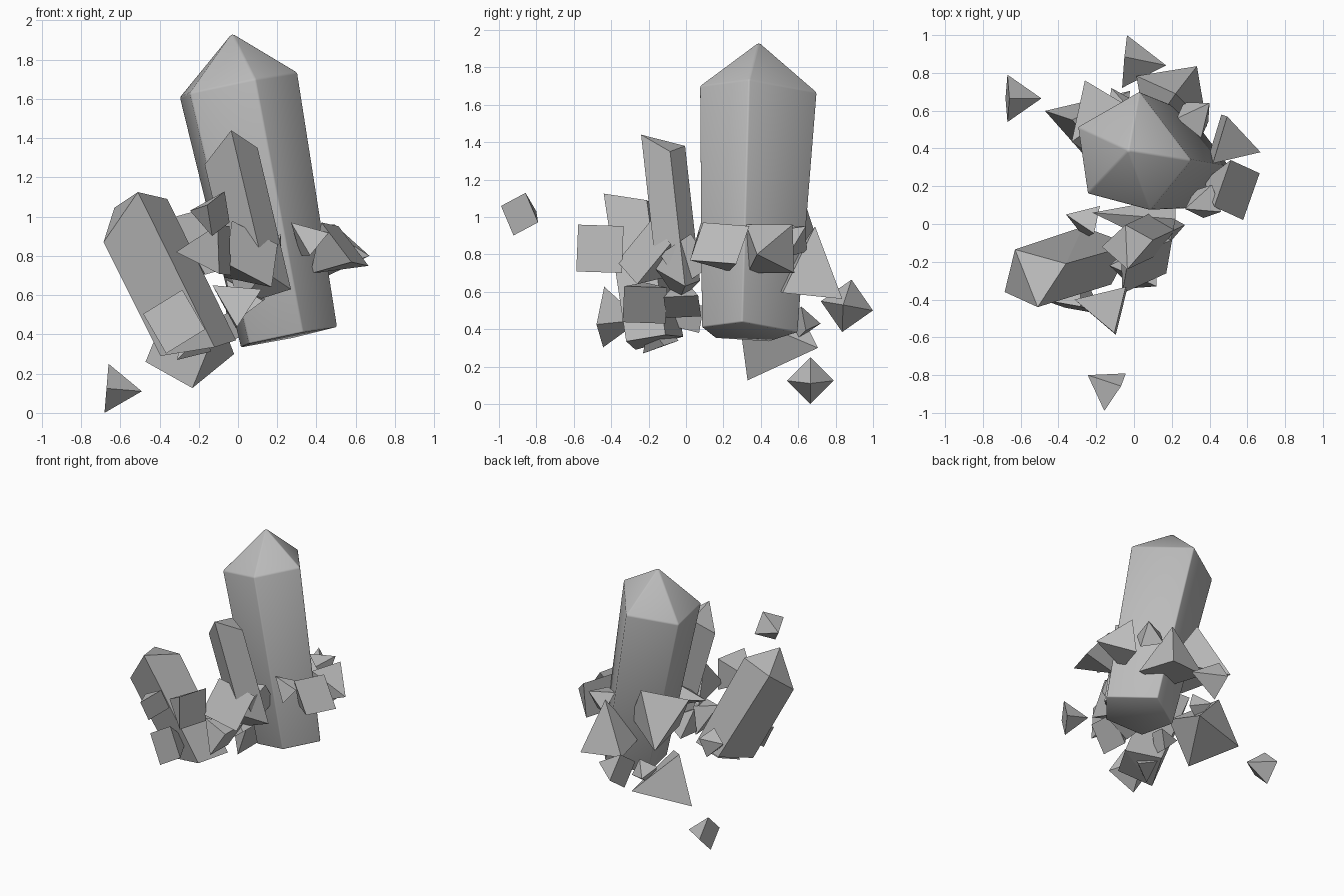
import bpy, bmesh, math
from mathutils import Vector

cube = bpy.data.objects.get("Cube")
if cube:
    bpy.data.objects.remove(cube, do_unlink=True)

# One grey stone material
stone = bpy.data.materials.new("grey_stone")
stone.use_nodes = True
GREY = (0.5, 0.5, 0.5, 1)
stone.diffuse_color = GREY
stone.node_tree.nodes["Principled BSDF"].inputs["Base Color"].default_value = GREY


def solid(name, points):
    """Closed flat-faced stone wrapped around a few corner points."""
    bm = bmesh.new()
    for p in points:
        bm.verts.new(p)
    bmesh.ops.convex_hull(bm, input=bm.verts[:])
    loose = [v for v in bm.verts if not v.link_faces]
    bmesh.ops.delete(bm, geom=loose, context='VERTS')
    bmesh.ops.dissolve_limit(bm, angle_limit=math.radians(2),
                             verts=bm.verts[:], edges=bm.edges[:])
    bmesh.ops.recalc_face_normals(bm, faces=bm.faces[:])
    mesh = bpy.data.meshes.new(name)
    bm.to_mesh(mesh)
    bm.free()
    mesh.materials.append(stone)
    obj = bpy.data.objects.new(name, mesh)
    bpy.context.collection.objects.link(obj)
    return obj


def ring(centre, axis, radius, degrees):
    """Corner points around an axis."""
    d = axis.normalized()
    u = (Vector((1, 0, 0)) - d * d.x).normalized()
    v = d.cross(u)
    return [centre + radius * (u * math.cos(math.radians(a)) + v * math.sin(math.radians(a)))
            for a in degrees]


def pyramid(name, centre, apex, corner):
    """Square pyramid: base centre, apex and one base corner."""
    c, a = Vector(centre), Vector(apex)
    n = (a - c).normalized()
    arm = Vector(corner) - c
    size = arm.length
    arm = (arm - n * arm.dot(n)).normalized() * size
    side = n.cross(arm)
    return solid(name, [a, c + arm, c + side, c - arm, c - side])


# Main crystal: tapered five-sided column with a pointed cap and softened edges
base, shoulder, tip = Vector((.25, .335, .385)), Vector((-.01, .38, 1.67)), Vector((-.03, .39, 1.935))
corners = (83, -8, -72, -138, 155)
axis = shoulder - base
main = solid("main_crystal", ring(base, axis, .265, corners)
             + ring(shoulder, axis, .323, corners) + [tip])
soft = main.modifiers.new("soft_edges", 'BEVEL')
soft.width = .008
soft.segments = 2
soft.limit_method = 'NONE'
main.data.shade_smooth()

# Middle crystal: four-sided column with a slanted top
top = [Vector(p) for p in ((-.035, -.24, 1.44), (-.17, -.12, 1.265),
                           (-.045, -.005, 1.38), (.1, -.085, 1.35))]
slide = Vector((.17, .08, -.72))
solid("middle_crystal", top + [p + slide for p in top])

# Leaning crystal: thick column with a broken top
solid("leaning_crystal", [
    (-.51, -.44, 1.125), (-.36, -.21, 1.09), (-.63, -.135, 1.045), (-.685, -.36, .87),
    (-.395, -.27, .29), (-.12, -.32, .335), (-.01, -.11, .37), (-.27, -.015, .36)])

# Loose shards floating clear of the cluster
pyramid("front_floating_shard", (-.1, -.89, 1.015), (-.245, -.8, 1.03), (-.05, -.87, 1.125))
pyramid("rear_floating_shard", (-.67, .665, .125), (-.49, .665, .11), (-.66, .665, .25))

# Shards around the front
pyramid("low_front_shard", (-.325, -.44, .465), (-.28, -.24, .45), (-.28, -.42, .625))
pyramid("upper_front_shard", (-.07, -.46, .83), (-.315, -.4, .82), (-.06, -.33, .95))
pyramid("centre_front_shard", (.07, -.225, .81), (-.07, -.055, .69), (-.03, -.19, .98))
pyramid("lower_centre_shard", (.055, -.22, .53), (-.13, -.22, .65), (.12, -.33, .63))
pyramid("core_shard", (.2, .0, .77), (-.22, .06, .82), (.19, .03, .91))
pyramid("core_low_shard", (.06, -.02, .52), (-.06, -.02, .68), (.14, .065, .58))
pyramid("base_front_shard", (-.21, -.12, .38), (-.31, -.23, .27), (-.14, -.12, .31))
pyramid("inner_right_shard", (-.22, .01, .47), (-.36, .05, .51), (-.22, .1, .53))

# Shards on the left flank
pyramid("left_small_shard", (.39, .12, .86), (.27, .08, .97), (.42, .21, .91))
pyramid("left_large_shard", (.545, .18, .86), (.37, .23, .71), (.66, .27, .745))
pyramid("left_rear_shard", (.44, .45, .83), (.67, .38, .8), (.44, .58, .96))

# Shards around the back
pyramid("back_tall_shard", (.2, .65, .59), (.22, .69, .95), (.33, .83, .53))
pyramid("back_far_shard", (-.05, .86, .525), (.17, .84, .53), (-.05, 1.0, .5))
pyramid("back_low_shard", (-.28, .44, .37), (-.02, .705, .3), (-.47, .6, .26))
pyramid("back_upper_shard", (-.11, .48, .89), (-.26, .76, .7), (-.29, .38, 1.03))
pyramid("back_corner_shard", (.31, .55, .87), (.4, .64, .95), (.27, .65, .82))
pyramid("back_base_shard", (-.06, .6, .43), (-.12, .72, .43), (-.02, .6, .52))
